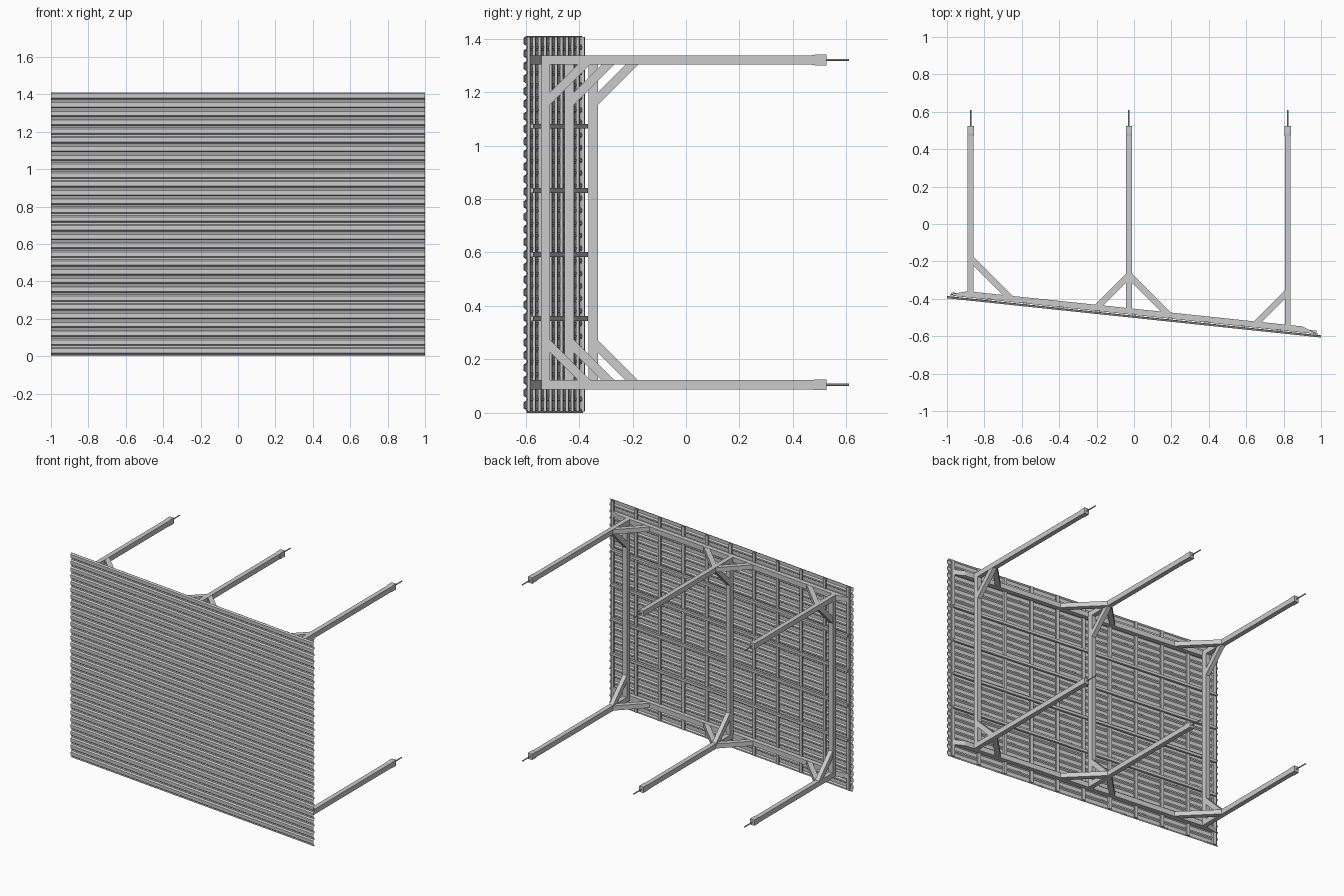
import bpy, bmesh
from mathutils import Vector

if "Cube" in bpy.data.objects:
    bpy.data.objects.remove(bpy.data.objects["Cube"])

SLOPE = -0.105          # the panel is turned slightly in plan
H = 1.41


def face_y(x, off=0.0):
    return -0.502 + SLOPE * x + off


def prism(name, pts, vec):
    """Extrude a planar polygon along a vector into a closed solid."""
    bm = bmesh.new()
    vec = Vector(vec)
    a = [bm.verts.new(p) for p in pts]
    b = [bm.verts.new(Vector(p) + vec) for p in pts]
    n = len(a)
    bm.faces.new(a)
    bm.faces.new(b[::-1])
    for i in range(n):
        bm.faces.new((a[i], b[i], b[(i + 1) % n], a[(i + 1) % n]))
    bmesh.ops.recalc_face_normals(bm, faces=bm.faces)
    me = bpy.data.meshes.new(name)
    bm.to_mesh(me)
    bm.free()
    ob = bpy.data.objects.new(name, me)
    bpy.context.collection.objects.link(ob)
    return ob


def box(name, x0, x1, y0, y1, z0, z1):
    return prism(name, [(x0, y0, z0), (x1, y0, z0), (x1, y1, z0), (x0, y1, z0)],
                 (0, 0, z1 - z0))


def panel_bar(name, plan, z0, z1):
    """Plan outline given as (x, distance behind panel front)."""
    return prism(name, [(x, face_y(x, o), z0) for x, o in plan], (0, 0, z1 - z0))


# corrugated front sheet: repeated trapezoid profile with thin thickness
N = 30
P = H / N
front = []
for i in range(N):
    for f, o in ((0.0, 0.010), (0.2, 0.010), (0.35, 0.0), (0.85, 0.0)):
        front.append((o, (i + f) * P))
front.append((0.010, H))
profile = front + [(o + 0.002, z) for o, z in reversed(front)]
prism("corrugated_sheet", [(-1, face_y(-1, o), z) for o, z in profile],
      (2, 2 * SLOPE, 0))

# vertical battens behind the sheet
for i in range(11):
    x = -0.97 + i * 0.194
    panel_bar("batten", [(x - .011, .011), (x + .011, .011), (x + .011, .022), (x - .011, .022)],
              0.005, H - 0.005)

# thin horizontal rails
for z in (0.353, 0.593, 0.832, 1.072):
    panel_bar("thin_rail", [(-.975, .018), (.975, .018), (.975, .034), (-.975, .034)],
              z - 0.009, z + 0.009)

# main beams with tapered ends
LEVELS = (0.105, 1.32)
T = 0.0175
for z in LEVELS:
    panel_bar("main_beam", [(-.98, .016), (.98, .016), (.97, .022), (.90, .049),
                            (-.89, .049), (-.98, .024)], z - T, z + T)

W = 0.016               # half width of posts and arms
D = 0.047               # brace size measured along its end cut
for ax, sides in ((-0.873, (1,)), (-0.027, (-1, 1)), (0.822, (-1,))):
    yc = face_y(ax, 0.063)
    # upright post
    box("post", ax - W, ax + W, yc - T, yc + T, LEVELS[0] + T, LEVELS[1] - T)
    for z in LEVELS:
        # arm, end sleeve and pin
        box("arm", ax - W, ax + W, yc - T, 0.48, z - T, z + T)
        prism("arm_sleeve", [(ax - W - .001, y, z + h) for y, h in
                             ((.47, T), (.485, .02), (.525, .02),
                              (.525, -.02), (.485, -.02), (.47, -T))],
              (2 * W + .002, 0, 0))
        bpy.ops.mesh.primitive_cylinder_add(vertices=8, radius=0.004, depth=0.09,
                                            location=(ax, 0.565, z),
                                            rotation=(1.570796, 0, 0))
        bpy.context.object.name = "end_pin"
        # knee brace between post and arm
        s = 1 if z < 0.7 else -1
        y0, z0 = yc + T, z + s * T
        prism("knee_brace", [(ax - W + .001, y0, z0 + s * .15), (ax - W + .001, y0 + .15, z0),
                             (ax - W + .001, y0 + .15 - D, z0), (ax - W + .001, y0, z0 + s * (.15 - D))],
              (2 * W - .002, 0, 0))
        # flat corner braces between arm and beam
        for k in sides:
            sx = ax + k * W
            top = [yc + .17, yc + .17 - D]
            foot = []
            for yt in top:
                d = (yt - face_y(sx, .047)) / (1 + SLOPE * k)
                foot.append((sx + k * d, yt - d, z - W))
            prism("corner_brace", [(sx, top[0], z - W), foot[0], foot[1],
                                   (sx, top[1], z - W)], (0, 0, 2 * W))
